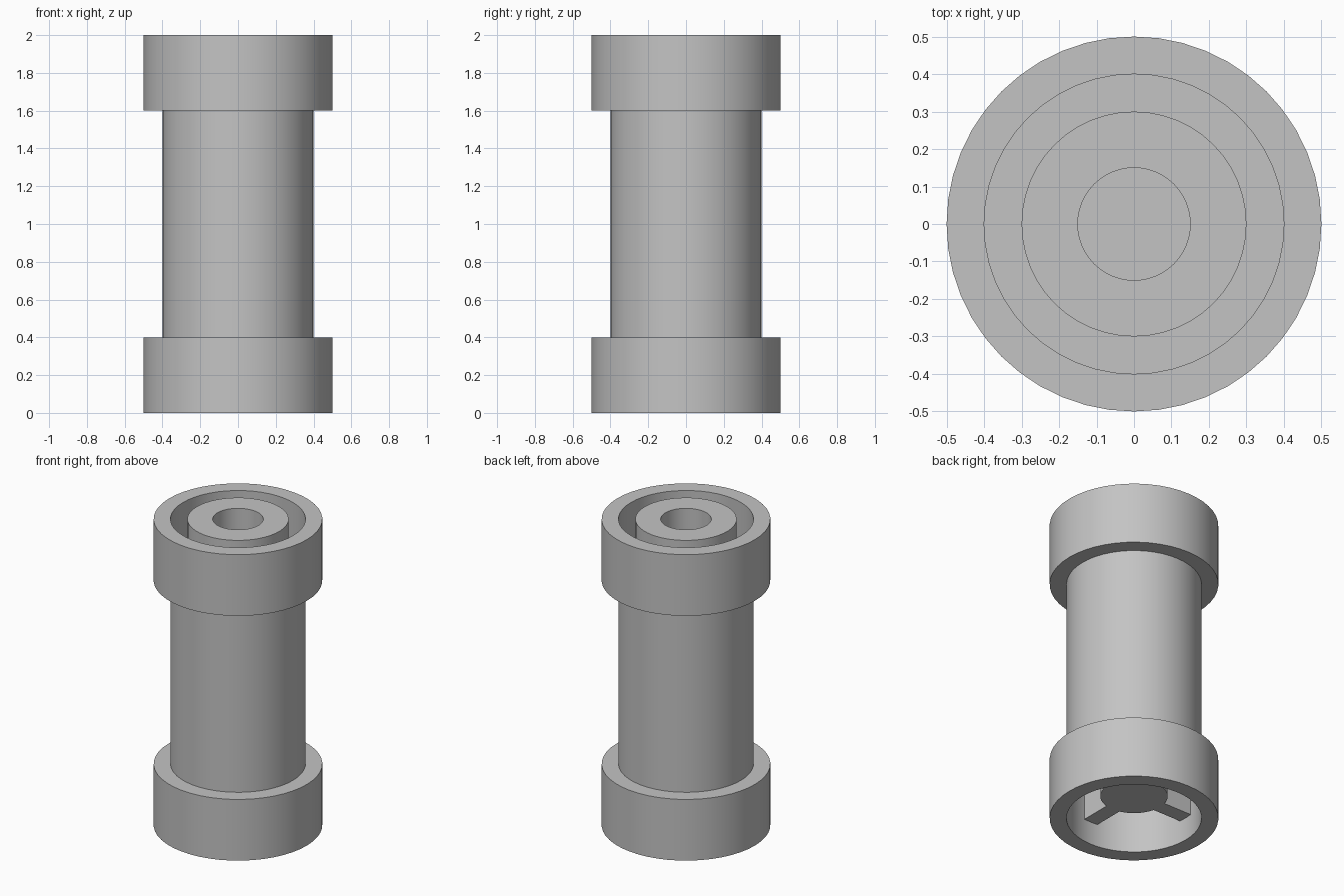
import bpy
import bmesh
import math
from mathutils import Matrix

cube = bpy.data.objects.get("Cube")
if cube:
    bpy.data.objects.remove(cube, do_unlink=True)

# Single plain grey material
grey = bpy.data.materials.new("light_grey")
grey.use_nodes = True
COLOUR = (0.55, 0.55, 0.55, 1)
grey.diffuse_color = COLOUR
grey.node_tree.nodes["Principled BSDF"].inputs["Base Color"].default_value = COLOUR


def add_object(name, bm):
    bmesh.ops.recalc_face_normals(bm, faces=bm.faces)
    mesh = bpy.data.meshes.new(name)
    bm.to_mesh(mesh)
    bm.free()
    mesh.materials.append(grey)
    obj = bpy.data.objects.new(name, mesh)
    bpy.context.collection.objects.link(obj)
    bpy.ops.object.select_all(action="DESELECT")
    obj.select_set(True)
    bpy.context.view_layer.objects.active = obj
    bpy.ops.object.shade_smooth_by_angle(angle=math.radians(30))
    return obj


def lathe(name, profile, steps=48):
    bm = bmesh.new()
    verts = [bm.verts.new((r, 0, z)) for r, z in profile]
    edges = [bm.edges.new(pair) for pair in zip(verts, verts[1:])]
    bmesh.ops.spin(bm, geom=verts + edges, cent=(0, 0, 0), axis=(0, 0, 1),
                   angle=math.tau, steps=steps)
    bmesh.ops.remove_doubles(bm, verts=bm.verts, dist=0.0005)
    return add_object(name, bm)


# Radii and levels
COLLAR, BODY, STUD, HOLE, PEG = 0.5, 0.4, 0.3, 0.15, 0.2
TOP, GROOVE, CEILING, PEG_END = 2.0, 1.75, 0.36, 0.15

# Column with two collars, recessed hollow stud on top, pegged socket below
lathe("collared_column", [
    (0, GROOVE), (HOLE, GROOVE), (HOLE, TOP), (STUD, TOP),
    (STUD, GROOVE), (BODY, GROOVE), (BODY, TOP), (COLLAR, TOP),
    (COLLAR, 1.6), (BODY, 1.6), (BODY, 0.4), (COLLAR, 0.4),
    (COLLAR, 0), (BODY, 0), (BODY, CEILING), (PEG, CEILING),
    (PEG, PEG_END), (0, PEG_END),
])

# Four ribs joining the peg to the socket wall
for i, side in enumerate(("left", "back", "right", "front")):
    bm = bmesh.new()
    inner, outer = PEG - 0.02, BODY + 0.01
    height = CEILING - PEG_END + 0.01
    place = (Matrix.Rotation(i * math.pi / 2, 4, "Z")
             @ Matrix.Translation(((inner + outer) / 2, 0, PEG_END + height / 2))
             @ Matrix.Diagonal((outer - inner, 0.1, height, 1)))
    bmesh.ops.create_cube(bm, size=1, matrix=place)
    add_object(side + "_socket_rib", bm)
